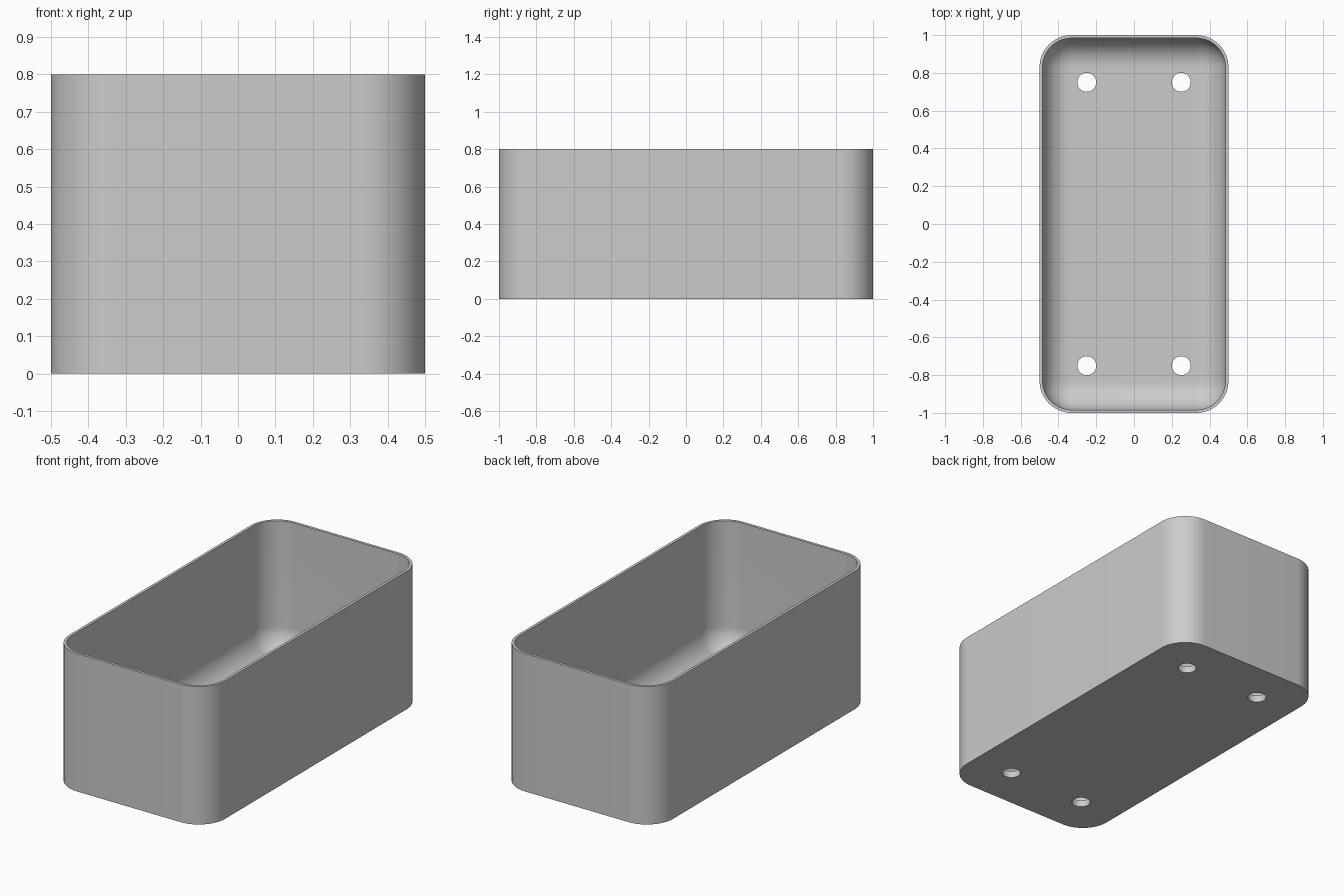
import bpy, bmesh
from math import sin, cos, pi
from mathutils import Matrix

default = bpy.data.objects.get("Cube")
if default:
    bpy.data.objects.remove(default, do_unlink=True)

HALF_X, HALF_Y, HEIGHT = 0.5, 1.0, 0.8
CORNER, WALL, FLOOR, FILLET = 0.17, 0.016, 0.04, 0.15
SEGMENTS = 16

grey = bpy.data.materials.new("light grey")
grey.use_nodes = True
colour = (0.6, 0.6, 0.6, 1)
grey.diffuse_color = colour
grey.node_tree.nodes["Principled BSDF"].inputs["Base Color"].default_value = colour


def rounded_loop(bm, inset, z):
    """Rounded rectangle of vertices, inset from the outer wall."""
    radius = CORNER - inset
    loop = []
    for i, (sx, sy) in enumerate([(1, 1), (-1, 1), (-1, -1), (1, -1)]):
        for k in range(SEGMENTS + 1):
            a = (i + k / SEGMENTS) * pi / 2
            loop.append(bm.verts.new((sx * (HALF_X - CORNER) + radius * cos(a),
                                      sy * (HALF_Y - CORNER) + radius * sin(a), z)))
    return loop


def make_object(name, bm):
    bmesh.ops.recalc_face_normals(bm, faces=bm.faces)
    mesh = bpy.data.meshes.new(name)
    bm.to_mesh(mesh)
    bm.free()
    obj = bpy.data.objects.new(name, mesh)
    bpy.context.collection.objects.link(obj)
    mesh.materials.append(grey)
    return obj


# Open box: outer wall, rim, inner wall, then a rounded fillet into the floor
bm = bmesh.new()
rings = [(0, 0), (0, HEIGHT), (WALL, HEIGHT)]
for k in range(SEGMENTS + 1):
    a = k / SEGMENTS * pi / 2
    rings.append((WALL + FILLET * (1 - cos(a)), FLOOR + FILLET * (1 - sin(a))))
loops = [rounded_loop(bm, inset, z) for inset, z in rings]
for low, high in zip(loops, loops[1:]):
    n = len(low)
    for i in range(n):
        j = (i + 1) % n
        bm.faces.new((low[i], low[j], high[j], high[i]))
bm.faces.new(loops[0])
bm.faces.new(loops[-1])
box = make_object("open_box", bm)

# Four drain holes through the floor
bm = bmesh.new()
for x in (-0.25, 0.25):
    for y in (-0.75, 0.75):
        bmesh.ops.create_cone(bm, cap_ends=True, segments=48, radius1=0.05, radius2=0.05,
                              depth=0.2, matrix=Matrix.Translation((x, y, 0)))
cutter = make_object("drain_hole_cutter", bm)
cutter.hide_render = True

bpy.ops.object.select_all(action='DESELECT')
box.select_set(True)
bpy.context.view_layer.objects.active = box
cut = box.modifiers.new("drain_holes", 'BOOLEAN')
cut.operation = 'DIFFERENCE'
cut.solver = 'EXACT'
cut.object = cutter
bpy.ops.object.modifier_apply(modifier=cut.name)
bpy.data.objects.remove(cutter, do_unlink=True)

bpy.ops.object.shade_smooth_by_angle(angle=pi / 6)
